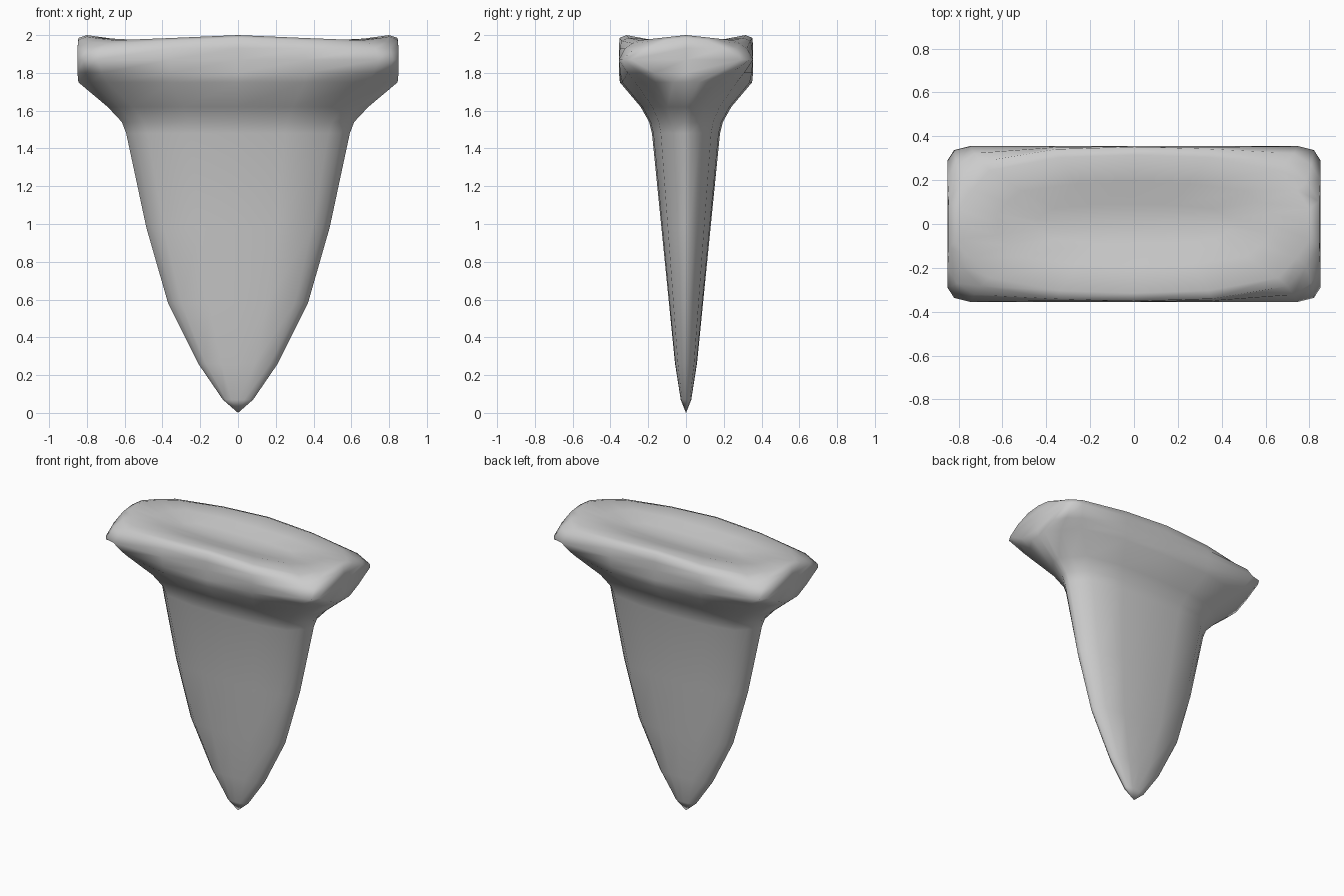
import bpy, bmesh

if "Cube" in bpy.data.objects:
    bpy.data.objects.remove(bpy.data.objects["Cube"])

# Rings from the tip up: z, half width, half depth, squareness of the corners (0 lens, 1 boxy)
RINGS = [
    (0.07, 0.080, 0.028, 0.0),
    (0.26, 0.210, 0.058, 0.0),
    (0.58, 0.370, 0.090, 0.0),
    (0.98, 0.485, 0.130, 0.0),
    (1.48, 0.592, 0.180, 0.0),
    (1.54, 0.615, 0.195, 0.0),
    (1.62, 0.690, 0.240, 0.0),
    (1.75, 0.845, 0.350, 0.1),
    (1.80, 0.850, 0.355, 0.5),
    (1.87, 0.850, 0.355, 1.0),
    (1.93, 0.850, 0.355, 0.65),
    (1.985, 0.845, 0.352, 0.25),
    (2.00, 0.800, 0.315, 0.15),
    (1.975, 0.620, 0.190, 0.2),
    (1.945, 0.440, 0.090, 0.2),
]
RIM = 11  # first ring of the rim


def mix(a, b, t):
    return a + (b - a) * t


def section(w, d, s):
    # One quarter of the chamfered outline, mirrored round to a full ring
    quarter = [(1, mix(0.12, 0.82, s)), (mix(0.92, 0.965, s), mix(0.41, 0.95, s)),
               (mix(0.81, 0.88, s), mix(0.74, 1, s)), (0.42, mix(0.96, 1, s))]
    ring = [(1, 0)] + quarter + [(0, 1)]
    ring += [(-x, y) for x, y in reversed(quarter)] + [(-1, 0)]
    ring += [(-x, -y) for x, y in quarter] + [(0, -1)]
    ring += [(x, -y) for x, y in reversed(quarter)]
    return [(x * w, y * d) for x, y in ring]


bm = bmesh.new()
loops = []
for k, (z, w, d, s) in enumerate(RINGS):
    loop = []
    for x, y in section(w, d, s):
        # Rim dips towards the four corners
        dip = 0.035 * min(abs(x) / w, abs(y) / d) if k in (RIM, RIM + 1) else 0
        loop.append(bm.verts.new((x, y, z - dip)))
    loops.append(loop)

n = len(loops[0])
for a, b in zip(loops, loops[1:]):
    for i in range(n):
        j = (i + 1) % n
        bm.faces.new((a[i], a[j], b[j], b[i]))

# Pointed tip and hollow top
tip = bm.verts.new((0, 0, 0))
hollow = bm.verts.new((0, 0, 1.935))
for i in range(n):
    j = (i + 1) % n
    bm.faces.new((tip, loops[0][j], loops[0][i]))
    bm.faces.new((hollow, loops[-1][i], loops[-1][j]))

bmesh.ops.recalc_face_normals(bm, faces=bm.faces)
for f in bm.faces:
    f.smooth = True
mesh = bpy.data.meshes.new("tooth")
bm.to_mesh(mesh)
bm.free()
tooth = bpy.data.objects.new("tooth", mesh)
bpy.context.collection.objects.link(tooth)
